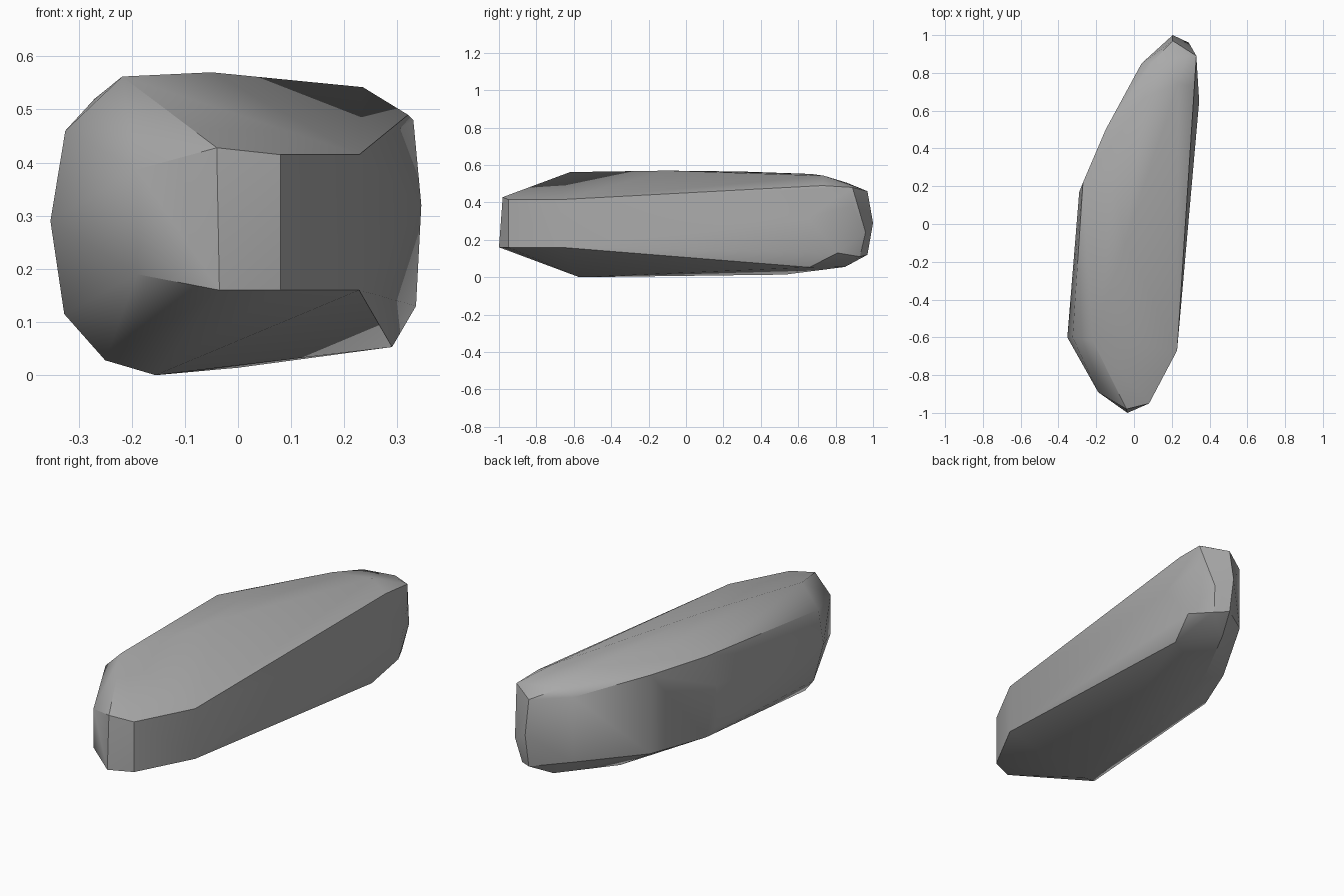
import bpy
import bmesh
import math

# Remove the default object only
default_cube = bpy.data.objects.get("Cube")
if default_cube:
    bpy.data.objects.remove(default_cube, do_unlink=True)


def make_material(name, colour):
    """Plain material with matching viewport and render colour."""
    material = bpy.data.materials.new(name)
    material.use_nodes = True
    material.diffuse_color = colour
    shader = material.node_tree.nodes["Principled BSDF"]
    shader.inputs["Base Color"].default_value = colour
    shader.inputs["Roughness"].default_value = 0.9
    return material


def column(bm, x, y, *heights):
    """Stack corner points of the rock above one place on the ground."""
    for z in heights:
        bm.verts.new((x, y, z))


def build_rock(name, regions, material):
    """Wrap all corner points in a faceted convex skin."""
    bm = bmesh.new()
    for corners in regions:
        for corner in corners:
            column(bm, *corner)
    hull = bmesh.ops.convex_hull(bm, input=bm.verts, use_existing_faces=False)
    loose = {v for v in hull["geom_interior"] + hull["geom_unused"]
             if isinstance(v, bmesh.types.BMVert) and v.is_valid}
    bmesh.ops.delete(bm, geom=list(loose), context="VERTS")

    # Merge nearly coplanar triangles into broad chiselled faces
    bmesh.ops.dissolve_limit(bm, angle_limit=math.radians(1.5),
                             verts=bm.verts, edges=bm.edges)
    bmesh.ops.recalc_face_normals(bm, faces=bm.faces)

    mesh = bpy.data.meshes.new(name)
    bm.to_mesh(mesh)
    bm.free()
    mesh.materials.append(material)
    rock = bpy.data.objects.new(name, mesh)
    bpy.context.collection.objects.link(rock)
    return rock


# Blunt front nose: upright cut faces
nose = [
    (-.035, -1, .16), (-.04, -.98, .428),
    (.08, -.95, .16, .415),
    (.228, -.67, .16, .415),
    (-.19, -.89, .19, .387),
]

# Left flank, bulging at mid height
left_flank = [
    (-.353, -.6, .29), (-.325, -.6, .46), (-.327, -.56, .115),
    (-.29, .17, .15, .36), (-.27, .22, .11, .52),
    (-.15, .5, .1, .5),
]

# Tapered back end
back_end = [
    (.04, .85, .14, .47), (.205, .97, .12, .46), (.205, 1, .29),
    (.29, .96, .24), (.27, .93, .11), (.285, .89, .49), (.33, .89, .38, .48),
]

# Right flank, almost flat along its length
right_flank = [(.345, .65, .32), (.335, .81, .13), (.32, .73, .49),
               (.29, .66, .053)]

# Diagonal ridge along the top
top_ridge = [(-.218, -.62, .562), (-.05, -.1, .57), (-.12, .3, .565),
             (.06, .67, .552), (.1, .86, .505), (.235, .74, .542)]

# Nearly level underside
underside = [(-.155, -.57, 0), (-.25, -.6, .028), (0, .53, .014),
             (.15, .85, .055)]

stone = make_material("grey_stone", (.4, .4, .4, 1))
rock = build_rock(
    "long_rock",
    [nose, left_flank, back_end, right_flank, top_ridge, underside],
    stone,
)

# Soften shallow bends while hard edges stay crisp
bpy.ops.object.select_all(action="DESELECT")
rock.select_set(True)
bpy.context.view_layer.objects.active = rock
bpy.ops.object.shade_smooth_by_angle(angle=math.radians(30))
